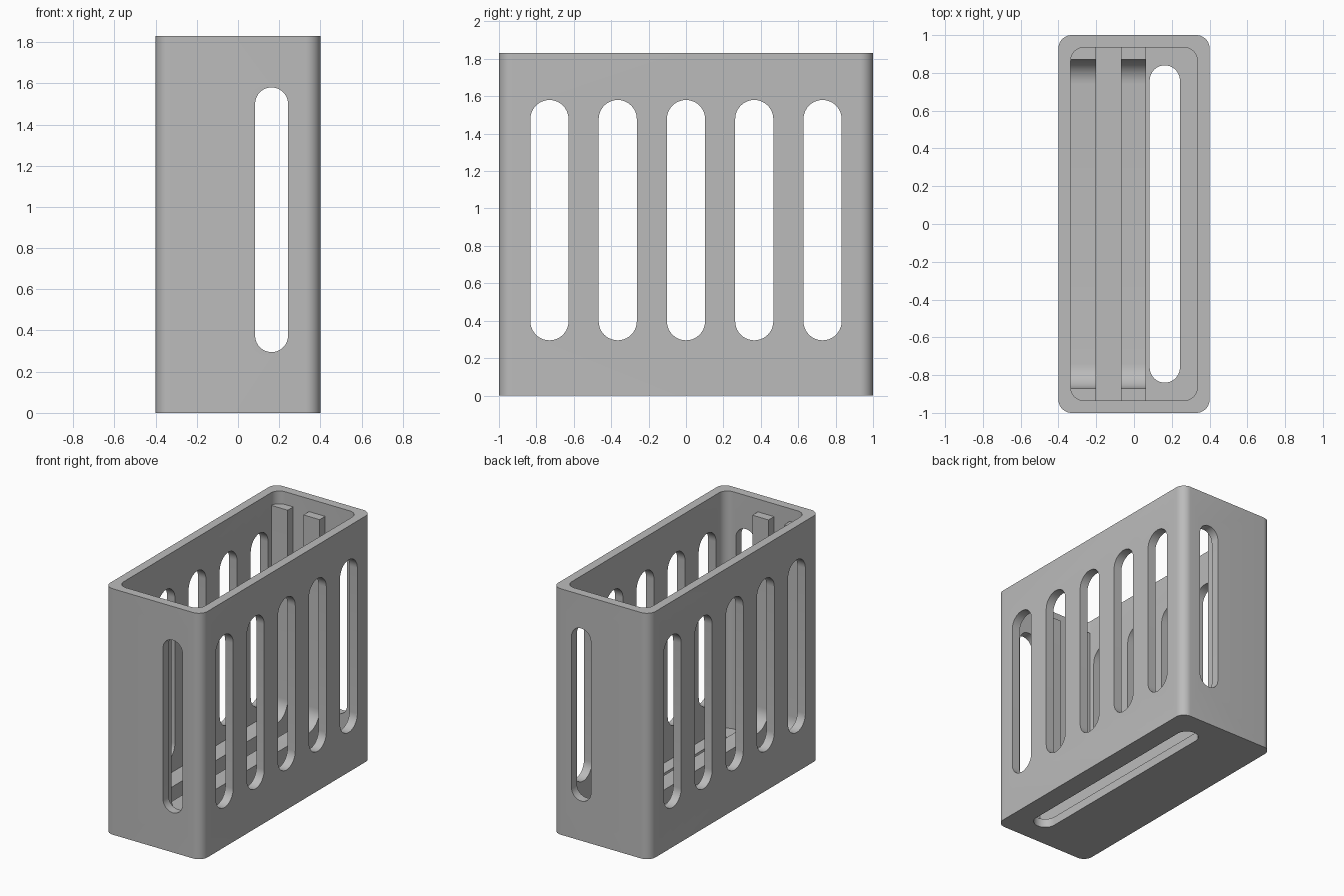
import bpy, bmesh, math

if "Cube" in bpy.data.objects:
    bpy.data.objects.remove(bpy.data.objects["Cube"], do_unlink=True)

W, L, H = 0.4, 1.0, 1.83      # half width, half length, height
T = 0.065                     # wall and floor thickness

grey = bpy.data.materials.new("Plain Grey")
grey.use_nodes = True
color = (0.5, 0.5, 0.5, 1)
grey.diffuse_color = color
grey.node_tree.nodes["Principled BSDF"].inputs["Base Color"].default_value = color


def rounded_rect(cx, cy, hx, hy, r, n=10):
    """Outline of a rounded rectangle; r = half width gives a stadium."""
    pts = []
    for i, (sx, sy) in enumerate([(1, 1), (-1, 1), (-1, -1), (1, -1)]):
        for k in range(n + 1):
            a = math.pi / 2 * (i + k / n)
            p = (cx + sx * (hx - r) + r * math.cos(a), cy + sy * (hy - r) + r * math.sin(a))
            if not pts or math.dist(p, pts[-1]) > 1e-5:
                pts.append(p)
    if math.dist(pts[0], pts[-1]) < 1e-5:
        pts.pop()
    return pts


def prism(name, pts, axis, lo, hi):
    """Extrude a 2D outline along the given axis."""
    place = {"x": lambda a, b, h: (h, a, b),
             "y": lambda a, b, h: (a, h, b),
             "z": lambda a, b, h: (a, b, h)}[axis]
    bm = bmesh.new()
    face = bm.faces.new([bm.verts.new(place(a, b, lo)) for a, b in pts])
    ext = bmesh.ops.extrude_face_region(bm, geom=[face])
    top = [v for v in ext["geom"] if isinstance(v, bmesh.types.BMVert)]
    bmesh.ops.translate(bm, verts=top, vec=place(0, 0, hi - lo))
    bmesh.ops.recalc_face_normals(bm, faces=bm.faces)
    me = bpy.data.meshes.new(name)
    bm.to_mesh(me)
    bm.free()
    me.materials.append(grey)
    ob = bpy.data.objects.new(name, me)
    bpy.context.collection.objects.link(ob)
    return ob


def activate(ob):
    bpy.ops.object.select_all(action="DESELECT")
    ob.select_set(True)
    bpy.context.view_layer.objects.active = ob


def cut(ob, cutter):
    activate(ob)
    mod = ob.modifiers.new("cut", "BOOLEAN")
    mod.operation = "DIFFERENCE"
    mod.solver = "EXACT"
    mod.object = cutter
    bpy.ops.object.modifier_apply(modifier=mod.name)
    bpy.data.objects.remove(cutter, do_unlink=True)


# Open-topped box with rounded vertical corners
box = prism("box_shell", rounded_rect(0, 0, W, L, 0.07), "z", 0, H)
cut(box, prism("cavity", rounded_rect(0, 0, W - T, L - T, 0.07), "z", T, H + 0.2))

# Five slots through both long walls
slot_z, slot_h = 0.9375, 0.6425
for i in range(-2, 3):
    cut(box, prism("side_slot", rounded_rect(i * 0.365, slot_z, 0.102, slot_h, 0.102), "x", -0.6, 0.6))

# One slot through both end walls, one through the floor
cut(box, prism("end_slot", rounded_rect(0.163, slot_z, 0.08, slot_h, 0.08), "y", -1.2, 1.2))
cut(box, prism("floor_slot", rounded_rect(0.163, 0, 0.08, 0.84, 0.08), "z", -0.2, T + 0.1))

# U-shaped ribs: a low base with end posts and filleted inner corners
base_z, post_z, inner_y, outer_y, r = 0.195, 1.735, 0.87, 0.95, 0.13
half = [(outer_y, 0.04), (outer_y, post_z), (inner_y, post_z)]
for k in range(11):
    a = math.pi / 2 * k / 10
    half.append((inner_y - r + r * math.cos(a), base_z + r - r * math.sin(a)))
outline = half + [(-y, z) for y, z in reversed(half)]
ribs = [prism("wall_rib", outline, "x", -0.35, -0.2),
        prism("middle_rib", outline, "x", -0.07, 0.063)]

for ob in [box] + ribs:
    activate(ob)
    bpy.ops.object.shade_smooth_by_angle(angle=math.radians(30))
